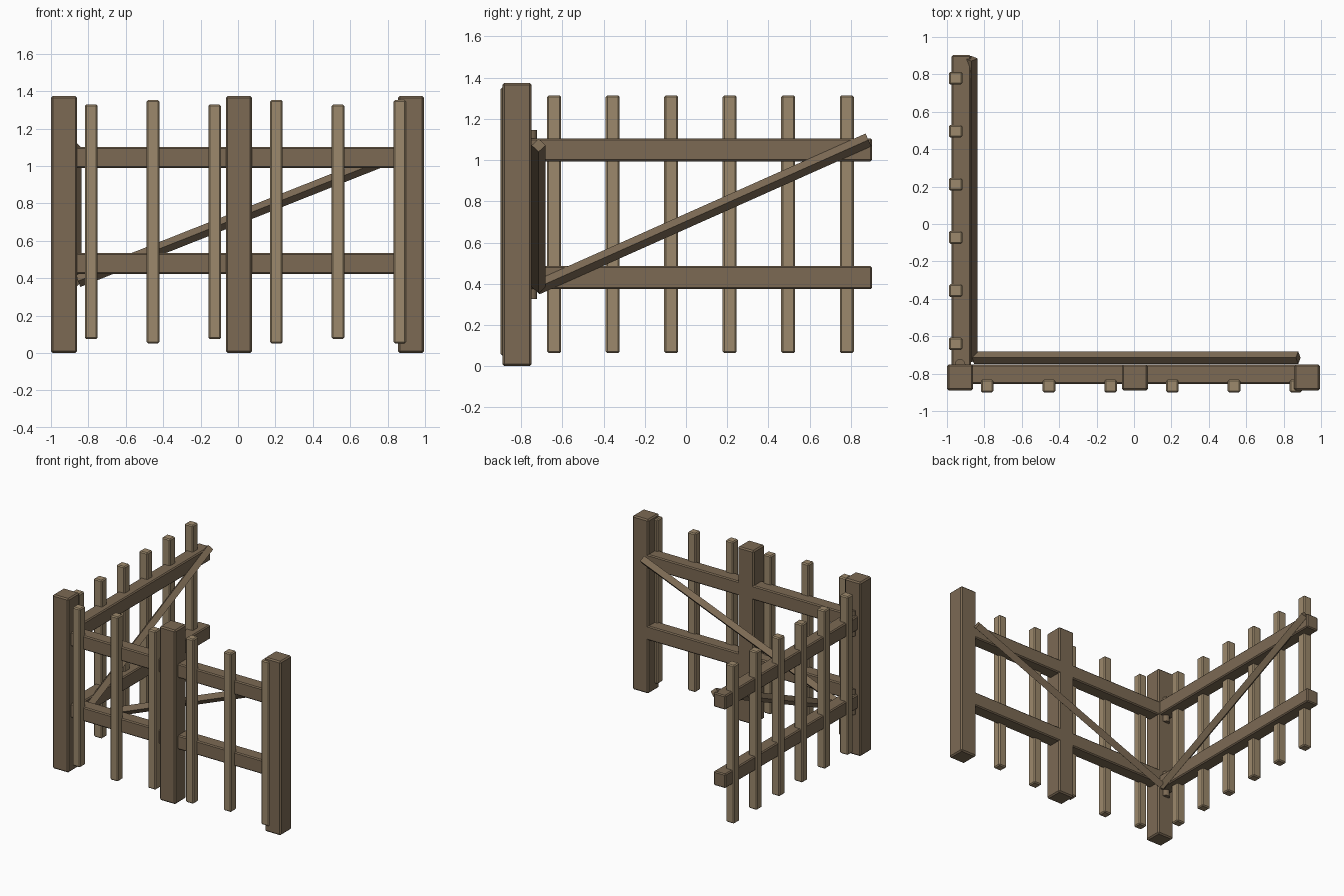
import bpy
from mathutils import Vector

if "Cube" in bpy.data.objects:
    bpy.data.objects.remove(bpy.data.objects["Cube"])


def material(name, color):
    m = bpy.data.materials.new(name)
    m.diffuse_color = (*color, 1)
    m.use_nodes = True
    m.node_tree.nodes["Principled BSDF"].inputs["Base Color"].default_value = m.diffuse_color
    return m


DARK = material("dark_wood", (0.20, 0.143, 0.088))
LIGHT = material("light_wood", (0.335, 0.25, 0.15))


def beam(name, x, y, z, mat, bevel=0.008):
    """Bevelled box from (min, max) ranges on each axis."""
    bpy.ops.mesh.primitive_cube_add(
        size=1, location=[(a + b) / 2 for a, b in (x, y, z)])
    ob = bpy.context.object
    ob.name = name
    ob.scale = [b - a for a, b in (x, y, z)]
    bpy.ops.object.transform_apply(location=False, rotation=False, scale=True)
    mod = ob.modifiers.new("soft_edges", 'BEVEL')
    mod.width = bevel
    mod.segments = 1
    ob.data.materials.append(mat)


def brace(name, start, end, radius=0.034):
    """Four-sided bar running point to point with its ridge facing outwards."""
    a, b = Vector(start), Vector(end)
    d = b - a
    bpy.ops.mesh.primitive_cylinder_add(
        vertices=4, radius=radius, depth=d.length, location=(a + b) / 2)
    ob = bpy.context.object
    ob.name = name
    ob.rotation_euler = d.to_track_quat('Z', 'Y').to_euler()
    ob.data.materials.append(DARK)


def around(c, half):
    return (c - half, c + half)


# Square posts
for i, x in enumerate((-0.93, 0.005, 0.925)):
    beam(f"post_{i}", around(x, 0.07), (-0.89, -0.75), (0, 1.375), DARK, 0.01)

# Fence rails and pickets of alternating height
for name, z in (("lower", 0.48), ("upper", 1.045)):
    beam(f"fence_rail_{name}", (-0.9, 0.9), (-0.855, -0.75), around(z, 0.056), DARK)
for i in range(6):
    x = -0.785 + 0.33 * i
    half = 0.65 if i % 2 else 0.627
    beam(f"fence_picket_{i}", around(x, 0.034), (-0.9, -0.832),
         around(0.702, half), LIGHT)
brace("fence_brace", (-0.855, -0.715, 0.385), (0.878, -0.715, 1.072))

# Open gate leaf: rails, hinge pins and pickets
for name, z in (("lower", 0.43), ("upper", 1.05)):
    beam(f"gate_rail_{name}", (-0.976, -0.872), (-0.76, 0.903), around(z, 0.056), DARK)
    bpy.ops.mesh.primitive_cylinder_add(
        vertices=12, radius=0.028, depth=0.2, location=(-0.93, -0.75, z - 0.005))
    pin = bpy.context.object
    pin.name = f"hinge_pin_{name}"
    pin.data.materials.append(DARK)
    bpy.ops.object.shade_smooth_by_angle()
for i in range(6):
    y = -0.64 + 0.284 * i
    beam(f"gate_picket_{i}", (-0.99, -0.918), around(y, 0.034), (0.063, 1.314), LIGHT)
brace("gate_brace", (-0.87, -0.725, 0.38), (-0.87, 0.885, 1.098))
